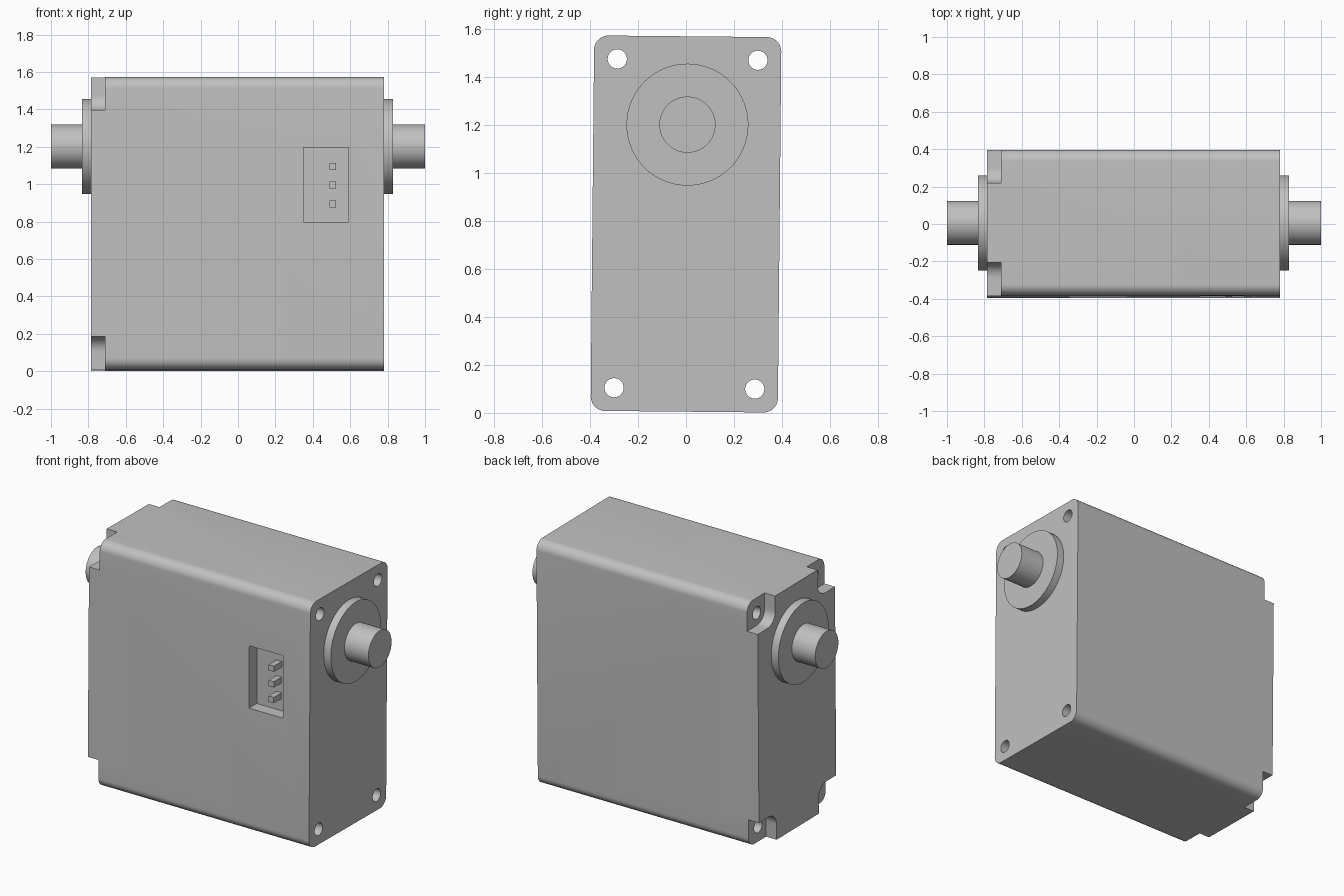
import bpy, bmesh
from math import cos, sin, pi, radians
from mathutils import Matrix

cube = bpy.data.objects.get("Cube")
if cube:
    bpy.data.objects.remove(cube, do_unlink=True)

grey = bpy.data.materials.new("light grey")
grey.use_nodes = True
COLOUR = (0.53, 0.53, 0.53, 1)
grey.diffuse_color = COLOUR
grey.node_tree.nodes["Principled BSDF"].inputs["Base Color"].default_value = COLOUR

# The whole case leans very slightly about the shaft direction
PLACE = Matrix.Translation((0, 0, 0.787)) @ Matrix.Rotation(radians(-0.55), 4, 'X')
HALF_Y, HALF_Z = 0.39, 0.782
HOLE_Y, HOLE_Z = 0.293, 0.685
LEFT, RIGHT = -0.785, 0.78


def arc(cy, cz, r, start, end, n):
    """Points on an arc in the y-z plane, angles in quarter turns."""
    angles = [(start + (end - start) * i / n) * pi / 2 for i in range(n + 1)]
    return [(cy + r * cos(a), cz + r * sin(a)) for a in angles]


def prism(name, points, x0, x1):
    """Extrude a y-z outline along x."""
    bm = bmesh.new()
    base = bm.faces.new([bm.verts.new((x0, y, z)) for y, z in points])
    top = bmesh.ops.extrude_face_region(bm, geom=[base])["geom"]
    bmesh.ops.translate(bm, vec=(x1 - x0, 0, 0),
                        verts=[g for g in top if isinstance(g, bmesh.types.BMVert)])
    bmesh.ops.recalc_face_normals(bm, faces=bm.faces)
    mesh = bpy.data.meshes.new(name)
    bm.to_mesh(mesh)
    bm.free()
    mesh.materials.append(grey)
    obj = bpy.data.objects.new(name, mesh)
    bpy.context.collection.objects.link(obj)
    obj.matrix_world = PLACE
    return obj


def disc(name, y, z, r, x0, x1, sides=64):
    return prism(name, arc(y, z, r, 0, 4, sides)[:-1], x0, x1)


def box(name, x0, x1, y0, y1, z0, z1):
    return prism(name, [(y0, z0), (y1, z0), (y1, z1), (y0, z1)], x0, x1)


def select(obj):
    bpy.ops.object.select_all(action='DESELECT')
    obj.select_set(True)
    bpy.context.view_layer.objects.active = obj


def cut(target, cutter):
    cutter.hide_render = True
    mod = target.modifiers.new("cut", 'BOOLEAN')
    mod.operation, mod.solver, mod.object = 'DIFFERENCE', 'EXACT', cutter
    select(target)
    bpy.ops.object.modifier_apply(modifier=mod.name)
    bpy.data.objects.remove(cutter, do_unlink=True)


# Case with rounded long edges
R = 0.06
outline = []
for q, (sy, sz) in enumerate([(1, 1), (-1, 1), (-1, -1), (1, -1)]):
    outline += arc(sy * (HALF_Y - R), sz * (HALF_Z - R), R, q, q + 1, 10)
case = prism("case", outline, LEFT, RIGHT)

# Corner notches around the screw holes, and the holes right through
for sy in (1, -1):
    for sz in (1, -1):
        r, far = 0.08, 0.2
        notch = [(far, far), (-r, far)] + arc(0, 0, r, 2, 3, 10) + [(far, -r)]
        notch = [(sy * (HOLE_Y + y), sz * (HOLE_Z + z)) for y, z in notch]
        cut(case, prism("notch_cutter", notch, LEFT - 0.1, -0.71))
        cut(case, disc("hole_cutter", sy * HOLE_Y, sz * HOLE_Z, 0.04, -1, 1, 32))

# Connector socket recessed into the front
DEPTH = 0.08
cut(case, box("socket_cutter", 0.35, 0.59, -HALF_Y - 0.1, -HALF_Y + DEPTH, 0.008, 0.405))
parts = [case]
for i in range(3):
    z = 0.104 + i * 0.1
    parts.append(box(f"connector_pin_{i + 1}", 0.488, 0.525, -HALF_Y,
                     -HALF_Y + DEPTH + 0.01, z - 0.0185, z + 0.0185))

# Flange and shaft on both ends
for side, s, end in (("left", 1, RIGHT), ("right", -1, LEFT)):
    parts.append(disc(f"{side}_flange", 0.002, 0.414, 0.254, end - s * 0.01, end + s * 0.05))
    parts.append(disc(f"{side}_shaft", 0.002, 0.414, 0.117, end + s * 0.04, s))

for part in parts:
    select(part)
    bpy.ops.object.shade_smooth_by_angle(angle=radians(30))
